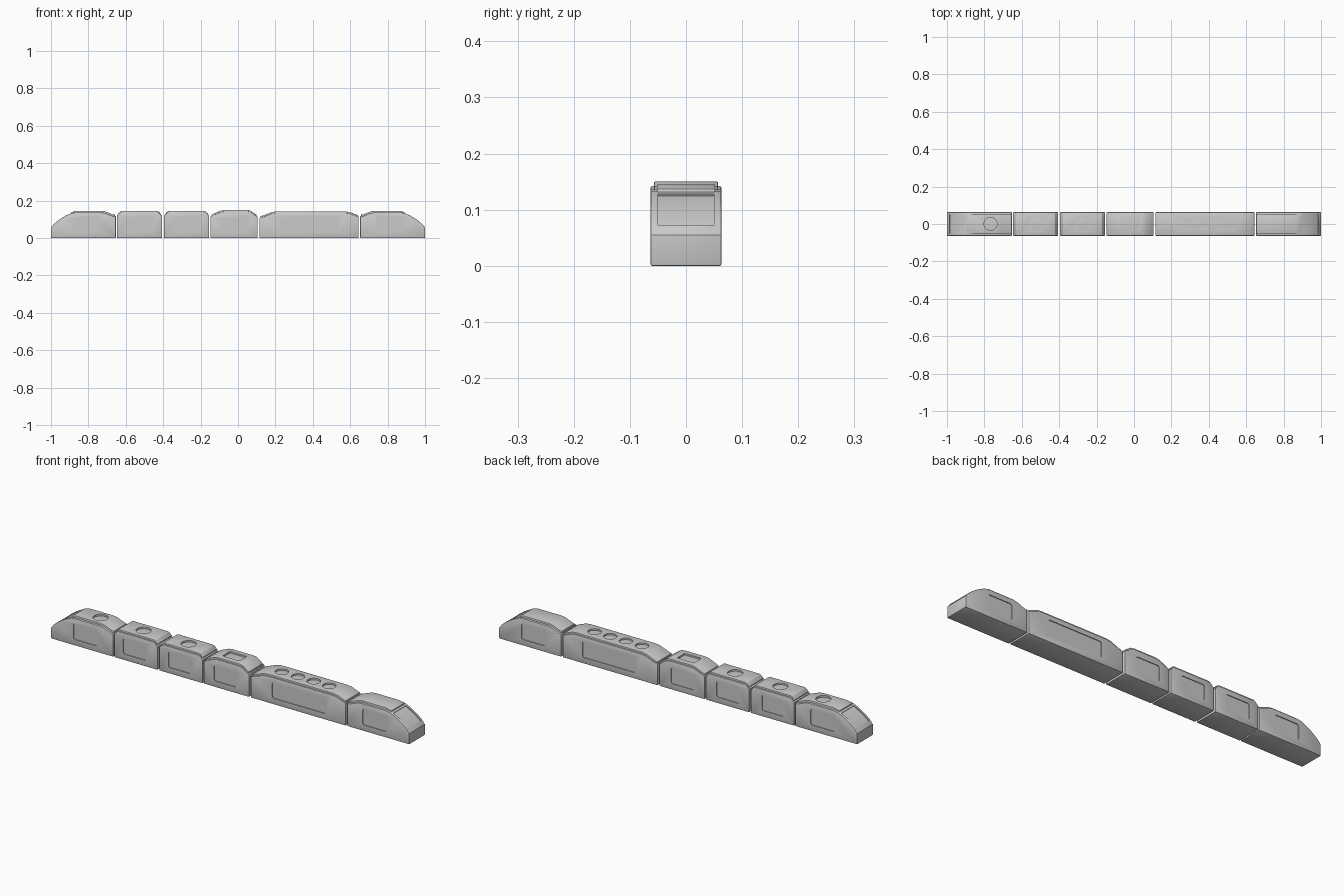
import bpy, bmesh
from math import pi, cos, sin, radians

if "Cube" in bpy.data.objects:
    bpy.data.objects.remove(bpy.data.objects["Cube"])


def prism(name, pts, half, bevel=0.0, axis='Y', mid=0.0):
    """Extrude a 2D outline symmetrically about mid, along Y (x,z outline) or Z (x,y outline)."""
    bm = bmesh.new()
    def place(a, b, d):
        return (a, d, b) if axis == 'Y' else (a, b, d)
    lo = [bm.verts.new(place(a, b, mid - half)) for a, b in pts]
    hi = [bm.verts.new(place(a, b, mid + half)) for a, b in pts]
    bm.faces.new(lo)
    bm.faces.new(hi[::-1])
    n = len(pts)
    for i in range(n):
        bm.faces.new((lo[i], hi[i], hi[(i + 1) % n], lo[(i + 1) % n]))
    bmesh.ops.recalc_face_normals(bm, faces=bm.faces)
    if bevel:
        sharp = [e for e in bm.edges if e.calc_face_angle(0) > radians(50)]
        bmesh.ops.bevel(bm, geom=sharp, offset=bevel, segments=2, profile=0.5,
                        affect='EDGES', clamp_overlap=True)
    me = bpy.data.meshes.new(name)
    bm.to_mesh(me)
    bm.free()
    ob = bpy.data.objects.new(name, me)
    bpy.context.collection.objects.link(ob)
    return ob


def rounded(x0, x1, y0, y1, r):
    out = []
    for cx, cy, a in ((x1 - r, y1 - r, 0), (x0 + r, y1 - r, 90),
                      (x0 + r, y0 + r, 180), (x1 - r, y0 + r, 270)):
        out += [(cx + r * cos(radians(a + k * 30)), cy + r * sin(radians(a + k * 30)))
                for k in range(4)]
    return out


def circle(cx, r, n=40):
    return [(cx + r * cos(2 * pi * i / n), r * sin(2 * pi * i / n)) for i in range(n)]


def activate(ob):
    bpy.ops.object.select_all(action='DESELECT')
    ob.select_set(True)
    bpy.context.view_layer.objects.active = ob


def cut(ob, cutter):
    cutter.hide_render = True
    m = ob.modifiers.new("cut", 'BOOLEAN')
    m.operation, m.solver, m.object = 'DIFFERENCE', 'EXACT', cutter
    activate(ob)
    bpy.ops.object.modifier_apply(modifier=m.name)
    bpy.data.objects.remove(cutter)


def smooth(ob):
    activate(ob)
    bpy.ops.object.shade_smooth_by_angle(angle=radians(25))


NOSE = [(1, .055), (.985, .074), (.965, .091), (.94, .108), (.915, .122), (.89, .133)]


def car(name, top, roof, roof_half, panel, holes, nose=0):
    """top: body top outline; roof: roof top outline; holes: outlines cut through the roof."""
    body = prism(name + "_body", [(top[0][0], 0)] + top + [(top[-1][0], 0)], .063, .003)
    # recessed side panels
    for s in (-1, 1):
        cut(body, prism("panel_cutter", rounded(*panel, .03, .11, .01), .005, mid=s * .064))
    # recessed window on the nose
    if nose:
        arc = [(.984, .075)] + NOSE[2:5] + [(.9, .129)]
        win = [(nose * x, z - .005) for x, z in arc] + \
              [(nose * (x + .02), z + .03) for x, z in arc[::-1]]
        cut(body, prism("window_cutter", win, .05))
    # raised roof strip following the top outline
    strip = prism(name + "_roof", roof + [(x, z - .016) for x, z in roof[::-1]], roof_half, .002)
    for h in holes:
        cut(strip, prism("hatch_cutter", h, .05, axis='Z', mid=.14))
    smooth(body)
    smooth(strip)


def flip(pts):
    return [(-x, z) for x, z in pts[::-1]]


# end cars
end_top = [(.653, .116), (.667, .116), (.71, .133), (.73, .136), (.87, .136)] + NOSE[::-1]
end_roof = [(.657, .124), (.667, .125), (.71, .142), (.73, .145), (.865, .145), (.893, .137)]
car("tail_car", end_top, end_roof, .052, (.74, .875), [], nose=1)
car("lead_car", flip(end_top), flip(end_roof), .052, (-.875, -.74), [circle(-.767, .035)], nose=-1)

# two matching short cars
for i, c in enumerate((-.527, -.275)):
    t = [(-.121, .117), (-.106, .133), (-.098, .136), (.098, .136), (.106, .133), (.121, .117)]
    r = [(-.116, .126), (-.104, .141), (-.096, .144), (.096, .144), (.104, .141), (.116, .126)]
    car("short_car_%d" % (i + 1), [(c + x, z) for x, z in t], [(c + x, z) for x, z in r],
        .057, (c - .07, c + .06), [circle(c, .035)])

# middle car with square hatch
car("hatch_car",
    [(-.147, .114), (-.135, .12), (-.09, .139), (-.07, .142), (.045, .142), (.065, .139),
     (.093, .12), (.105, .114)],
    [(-.142, .123), (-.135, .128), (-.09, .147), (-.07, .15), (.045, .15), (.065, .147),
     (.093, .128), (.1, .123)],
    .057, (-.09, .04), [rounded(-.065, .028, -.03, .03, .004)])

# long car with four round hatches
car("long_car",
    [(.115, .108), (.135, .112), (.18, .13), (.205, .134), (.57, .134), (.595, .131),
     (.63, .118), (.645, .113)],
    [(.119, .116), (.135, .12), (.18, .138), (.205, .142), (.57, .142), (.595, .139),
     (.63, .126), (.641, .122)],
    .057, (.235, .535), [circle(x, .031) for x in (.245, .335, .423, .51)])
